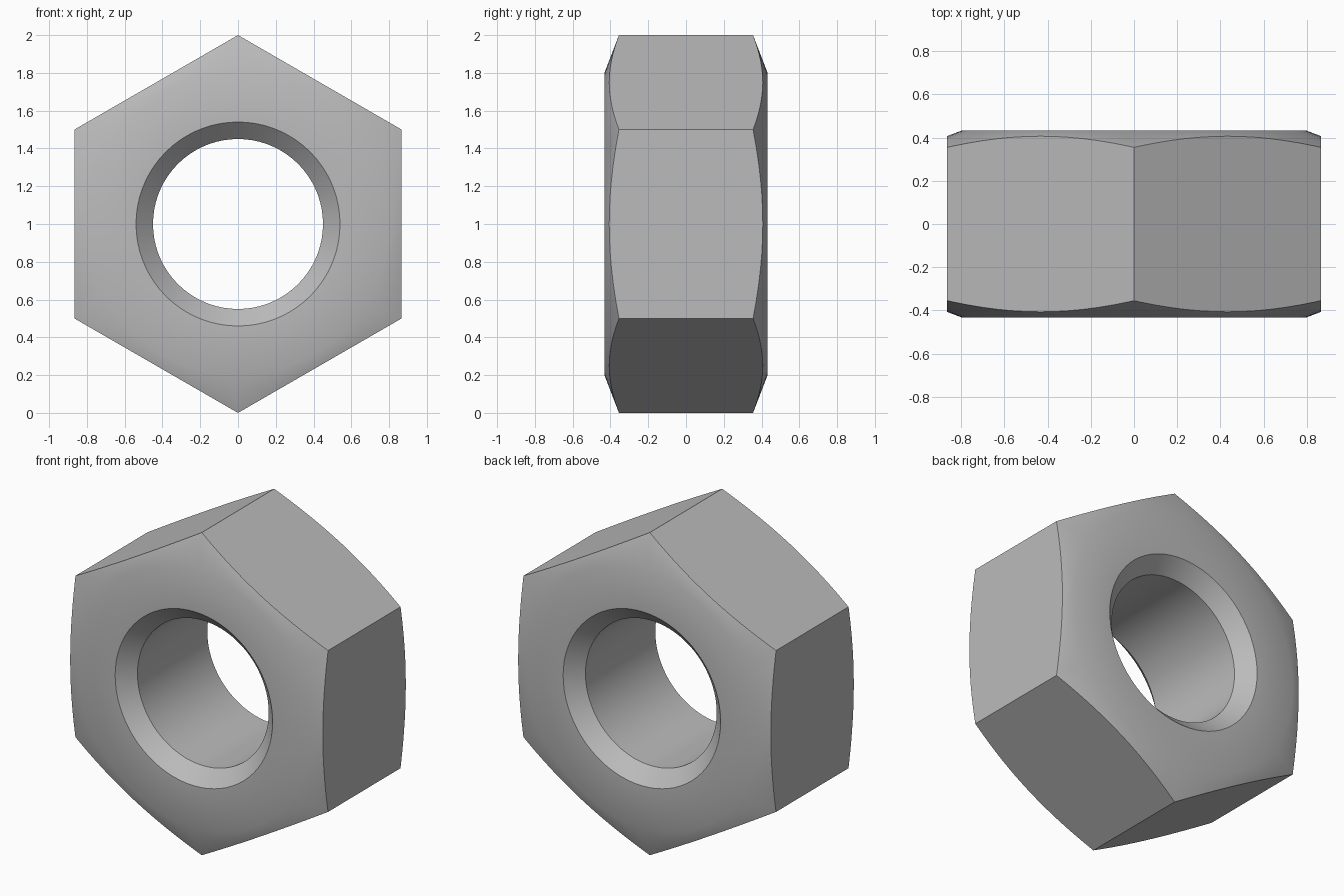
import bpy, bmesh
from math import sin, cos, pi, radians

cube = bpy.data.objects.get("Cube")
if cube:
    bpy.data.objects.remove(cube, do_unlink=True)

SEGMENTS = 72            # divisible by six so the corners are exact
BORE, MOUTH = 0.45, 0.54  # hole radius and countersink radius
FACE_R, FACE_Y = 0.8, 0.432
CORNER_R, CORNER_Y = 1.0, 0.355
FLAT_R = CORNER_R * cos(pi / 6)
SLOPE = (FACE_Y - CORNER_Y) / (CORNER_R - FACE_R)


def hex_radius(angle):
    """Distance from the axis to the hexagon outline, corners at top and bottom."""
    return FLAT_R / cos(angle % (pi / 3) - pi / 6)


def section(angle):
    """Closed cross-section (radius, y) of the nut at one angle."""
    rim = hex_radius(angle)
    half = [(BORE, FACE_Y - (MOUTH - BORE)), (MOUTH, FACE_Y), (FACE_R, FACE_Y),
            (rim, FACE_Y - SLOPE * (rim - FACE_R))]
    return half + [(r, -y) for r, y in reversed(half)]


# Hexagonal body with chamfered corners and countersunk bore
bm = bmesh.new()
rings = []
for i in range(SEGMENTS):
    a = 2 * pi * i / SEGMENTS
    rings.append([bm.verts.new((r * sin(a), y, 1 + r * cos(a))) for r, y in section(a)])
for i, ring in enumerate(rings):
    following = rings[(i + 1) % SEGMENTS]
    for j in range(len(ring)):
        k = (j + 1) % len(ring)
        bm.faces.new((ring[j], ring[k], following[k], following[j]))
bmesh.ops.recalc_face_normals(bm, faces=bm.faces)
mesh = bpy.data.meshes.new("hex_nut")
bm.to_mesh(mesh)
bm.free()
nut = bpy.data.objects.new("hex_nut", mesh)
bpy.context.collection.objects.link(nut)

# Plain grey metal
grey = bpy.data.materials.new("grey_metal")
grey.use_nodes = True
colour = (0.5, 0.5, 0.5, 1)
grey.diffuse_color = colour
grey.node_tree.nodes["Principled BSDF"].inputs["Base Color"].default_value = colour
mesh.materials.append(grey)

# Smooth curved surfaces, crisp hexagon and bore edges
bpy.ops.object.select_all(action='DESELECT')
nut.select_set(True)
bpy.context.view_layer.objects.active = nut
bpy.ops.object.shade_smooth_by_angle(angle=radians(30))
